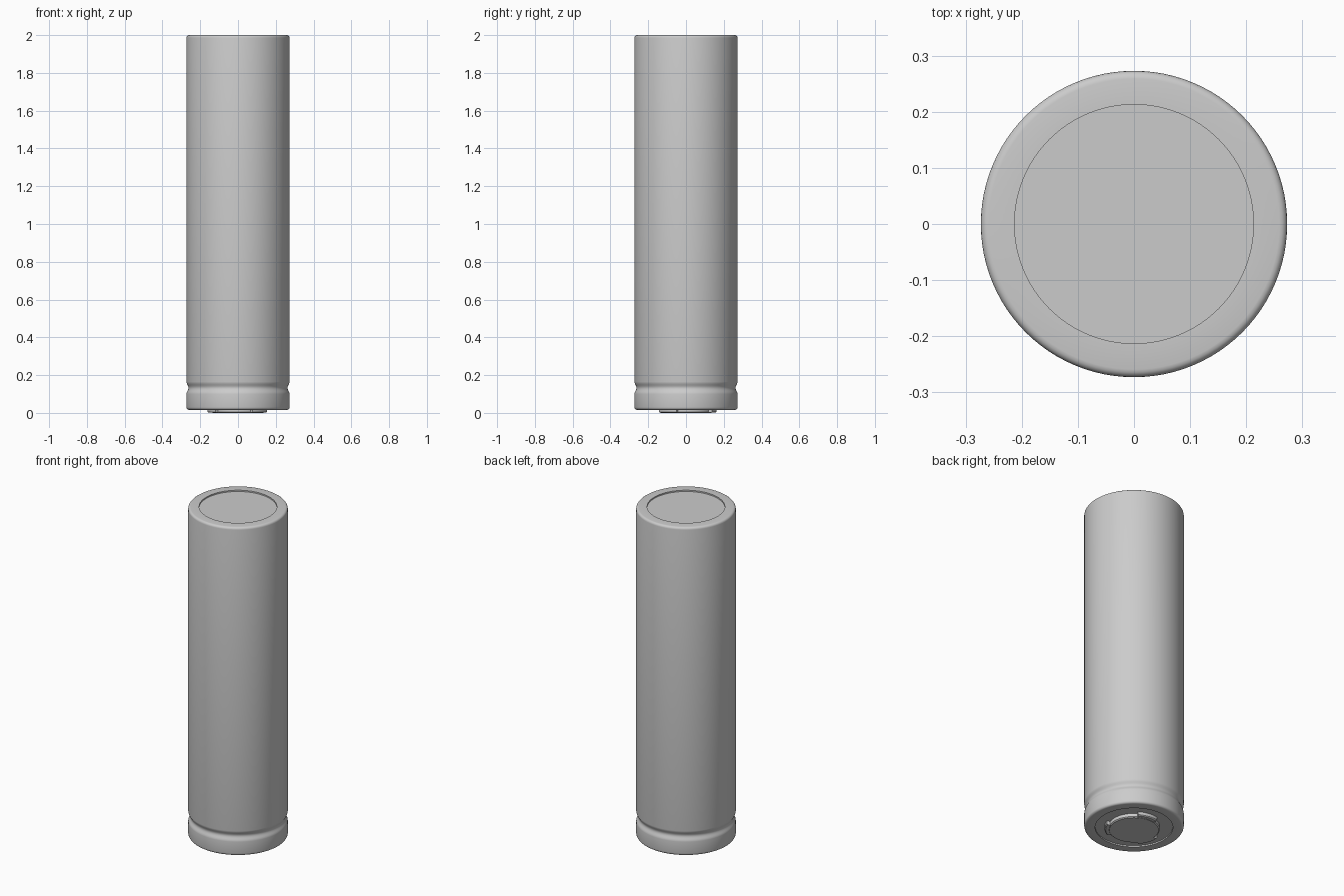
import bpy
import bmesh
import math

cube = bpy.data.objects.get("Cube")
if cube:
    bpy.data.objects.remove(cube, do_unlink=True)

grey = bpy.data.materials.new("plain grey")
grey.use_nodes = True
COLOUR = (0.6, 0.6, 0.6, 1)
grey.diffuse_color = COLOUR
grey.node_tree.nodes["Principled BSDF"].inputs["Base Color"].default_value = COLOUR


def finish(name, bm):
    bmesh.ops.recalc_face_normals(bm, faces=bm.faces)
    mesh = bpy.data.meshes.new(name)
    bm.to_mesh(mesh)
    bm.free()
    mesh.materials.append(grey)
    obj = bpy.data.objects.new(name, mesh)
    bpy.context.collection.objects.link(obj)
    bpy.ops.object.select_all(action="DESELECT")
    obj.select_set(True)
    bpy.context.view_layer.objects.active = obj
    bpy.ops.object.shade_smooth_by_angle(angle=math.radians(35))
    return obj


def lathe(name, profile, steps=96):
    """Turn a closed (radius, height) profile around the z axis."""
    bm = bmesh.new()
    verts = [bm.verts.new((r, 0, z)) for r, z in profile]
    edges = [bm.edges.new((a, b)) for a, b in zip(verts, verts[1:])]
    if profile[0][0] > 0:
        edges.append(bm.edges.new((verts[-1], verts[0])))
    bmesh.ops.spin(bm, geom=verts + edges, cent=(0, 0, 0), axis=(0, 0, 1),
                   angle=math.tau, steps=steps)
    bmesh.ops.remove_doubles(bm, verts=bm.verts, dist=1e-5)
    return finish(name, bm)


def corner(r, z, size, start):
    """Quarter-round profile points about a centre."""
    return [(r + size * math.cos(a), z + size * math.sin(a))
            for a in (start + i * math.pi / 8 for i in range(5))]


RADIUS, ROUND, LIP = 0.273, 0.014, 0.213
BASE, TOP = 0.016, 2.0

# Wrapper sleeve with rounded rims and a crimped groove near the bottom
groove = [(RADIUS - 0.011 * math.sin(math.pi * t / 10) ** 2, 0.1 + 0.065 * t / 10)
          for t in range(11)]
sleeve = [(LIP, BASE)]
sleeve += corner(RADIUS - ROUND, BASE + ROUND, ROUND, -math.pi / 2)
sleeve += groove
sleeve += corner(RADIUS - ROUND, TOP - ROUND, ROUND, 0)
sleeve += [(LIP, TOP), (LIP, TOP - 0.02), (LIP, BASE + 0.02)]
lathe("wrapper_sleeve", sleeve)

# Metal can, set slightly in from both ends of the sleeve
lathe("metal_can", [(0, BASE + 0.008), (LIP + 0.004, BASE + 0.008),
                    (LIP + 0.004, TOP - 0.008), (0, TOP - 0.008)])

# Raised contact button on the underside
lathe("contact_button", [(0, 0), (0.135, 0), (0.141, 0.005),
                         (0.141, 0.026), (0, 0.026)])


# Three curved tabs around the button, with vents between them
def tab(name, middle, half=math.radians(22), steps=10):
    bm = bmesh.new()
    section = [(0.13, 0.001), (0.155, 0.001), (0.161, 0.006), (0.161, 0.026), (0.13, 0.026)]
    rings = []
    for i in range(steps + 1):
        a = middle - half + 2 * half * i / steps
        rings.append([bm.verts.new((r * math.cos(a), r * math.sin(a), z)) for r, z in section])
    count = len(section)
    for p, q in zip(rings, rings[1:]):
        for i in range(count):
            j = (i + 1) % count
            bm.faces.new((p[i], p[j], q[j], q[i]))
    bm.faces.new(rings[0])
    bm.faces.new(rings[-1])
    finish(name, bm)


for n in range(3):
    tab(f"button_tab_{n + 1}", math.radians(80 + 120 * n))
